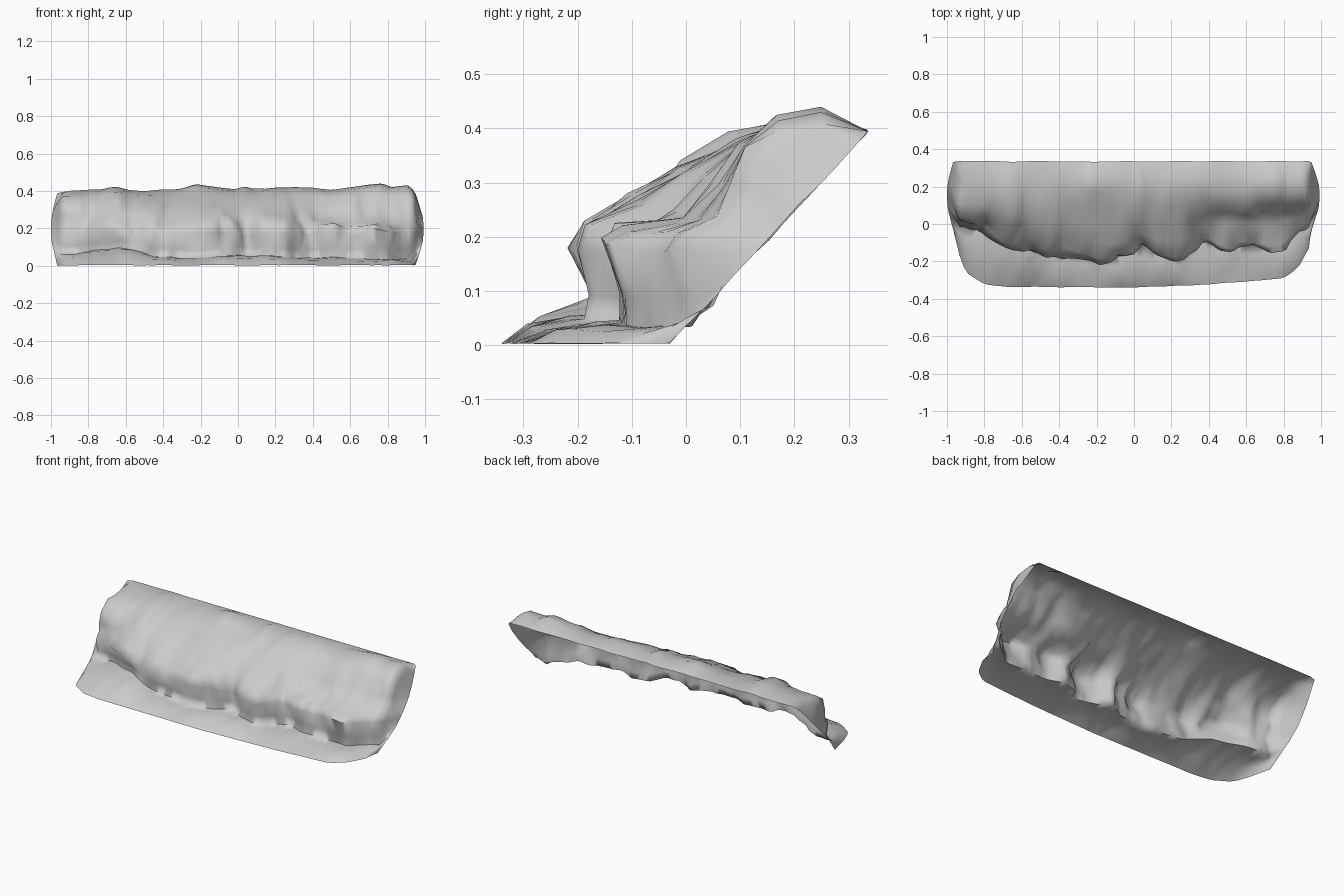
import bpy, bmesh, math
from mathutils import Vector, noise

cube = bpy.data.objects.get("Cube")
if cube:
    bpy.data.objects.remove(cube)

stone = bpy.data.materials.new("grey stone")
stone.use_nodes = True
stone.diffuse_color = (0.6, 0.6, 0.6, 1)
stone.node_tree.nodes["Principled BSDF"].inputs["Base Color"].default_value = (0.6, 0.6, 0.6, 1)


def sample(points, x):
    """Linear interpolation through sorted (x, value) points."""
    if x <= points[0][0]:
        return points[0][1]
    for (x0, a), (x1, b) in zip(points, points[1:]):
        if x <= x1:
            return a + (b - a) * (x - x0) / (x1 - x0)
    return points[-1][1]


# Outlines along the length: toe and height of the apron, overhanging lip, crest, steepness
TOE = [(-0.97, -0.05), (-0.95, -0.12), (-0.9, -0.26), (-0.8, -0.32), (-0.68, -0.335), (0, -0.34),
       (0.45, -0.32), (0.8, -0.29), (0.88, -0.23), (0.95, -0.1), (0.97, -0.05)]
APRON = [(-0.95, 0.06), (-0.8, 0.075), (-0.63, 0.095), (-0.45, 0.05), (-0.25, 0.04), (0, 0.06),
         (0.2, 0.05), (0.5, 0.04), (0.95, 0.035)]
LIP = [(-0.95, -0.02), (-0.8, -0.04), (-0.7, -0.1), (-0.5, -0.17), (-0.3, -0.18), (-0.2, -0.21),
       (-0.05, -0.2), (0.05, -0.14), (0.12, -0.18), (0.26, -0.21), (0.32, -0.14), (0.4, -0.1),
       (0.5, -0.13), (0.8, -0.13), (0.87, -0.06), (0.95, 0)]
CREST = [(-0.97, 0.37), (-0.9, 0.4), (-0.7, 0.415), (-0.5, 0.4), (-0.3, 0.415), (-0.23, 0.435),
         (0, 0.41), (0.3, 0.42), (0.5, 0.41), (0.77, 0.44), (0.82, 0.42), (0.91, 0.43), (0.97, 0.38)]
STEEP = [(-0.9, 0.1), (-0.2, 0), (0.2, 0.1), (0.4, 0.9), (0.9, 1)]


def section(x):
    """Front-to-back profile of the ledge at x, as (y, z) points."""
    toe, apron, lip, crest, steep = (sample(c, x) for c in (TOE, APRON, LIP, CREST, STEEP))
    foot = max(lip + 0.02, toe + 0.05)
    lip = max(lip, toe + 0.04)
    return [(toe, 0.003), (toe + (foot - toe) * 0.33, apron * 0.65),
            (toe + (foot - toe) * 0.75, apron * 0.95), (foot, apron),
            (foot + 0.005, 0.06 + apron * 0.7), (lip, 0.175), (lip + 0.025, 0.225 - 0.015 * steep),
            (lip * 0.6 + 0.02 + 0.05 * steep, 0.275 - 0.04 * steep),
            (lip * 0.25 + 0.04 + 0.05 * steep, 0.325 - 0.03 * steep),
            (0.1 + 0.01 * steep, 0.375 - 0.01 * steep), (0.17, crest - 0.015), (0.25, crest),
            (0.335, 0.395)]


ROWS = len(section(0))
CORNER = 0.935


def rim(side, v):
    """Open edge at each end, leaning along the back plane."""
    reach, bulge = (0.948, 0.045) if side > 0 else (0.966, 0.034)
    return Vector((side * (reach + bulge * math.sin(math.pi * v)), -0.03 + 0.36 * v, 0.003 + 0.385 * v))


def column(x):
    return [Vector((x, y, z)) for y, z in section(x)]


def end_column(side, f):
    """End wall column, f runs from the front corner (0) to the rim (1)."""
    return [p.lerp(rim(side, i / (ROWS - 1)), f) for i, p in enumerate(column(side * CORNER))]


def weather(p, strength):
    """Chisel the rock with soft lumps and sharper facets."""
    wall = math.exp(-((p.z - 0.18) / 0.1) ** 2)
    lump = noise.noise(p * 7 + Vector((3, 1, 5)))
    chip = noise.noise(p * 17)
    amount = strength * (0.012 + 0.024 * wall)
    offset = Vector((0.4 * chip, -lump - 0.6 * chip, 0.5 * lump + 0.3 * chip)) * amount
    # Chips standing out of the face
    for cx, cz, r, h in ((-0.66, 0.36, 0.06, 0.025), (-0.61, 0.17, 0.05, 0.03),
                         (0.72, 0.14, 0.07, 0.03), (0.03, 0.4, 0.03, 0.015)):
        d = ((p.x - cx) ** 2 + (p.z - cz) ** 2) / r ** 2
        offset += Vector((0, -0.7, 0.7)) * h * math.exp(-d * d) * strength
    # Vertical cleft near the middle
    offset.y += 0.025 * wall * strength * math.exp(-((p.x + 0.06) / 0.04) ** 2)
    return p + offset


# Assemble columns from one end round to the other
COUNT = 76
columns = [end_column(-1, f) for f in (1, 0.66, 0.33)]
columns += [column(CORNER * (2 * i / COUNT - 1)) for i in range(COUNT + 1)]
columns += [end_column(1, f) for f in (0.33, 0.66, 1)]

bm = bmesh.new()
grid = []
for c, col in enumerate(columns):
    line = []
    for r, p in enumerate(col):
        on_edge = c in (0, len(columns) - 1) or r in (0, ROWS - 1)
        line.append(bm.verts.new(weather(p, 0.25 if on_edge else 1)))
    grid.append(line)
for a, b in zip(grid, grid[1:]):
    for r in range(ROWS - 1):
        bm.faces.new((a[r], b[r], b[r + 1], a[r + 1]))
for v in bm.verts:
    v.co.z = max(v.co.z, 0)
bmesh.ops.triangulate(bm, faces=bm.faces[:])

mesh = bpy.data.meshes.new("rock_ledge")
bm.to_mesh(mesh)
bm.free()
mesh.materials.append(stone)
ledge = bpy.data.objects.new("rock_ledge", mesh)
bpy.context.collection.objects.link(ledge)
bpy.context.view_layer.objects.active = ledge
ledge.select_set(True)
bpy.ops.object.shade_smooth_by_angle(angle=math.radians(75))
